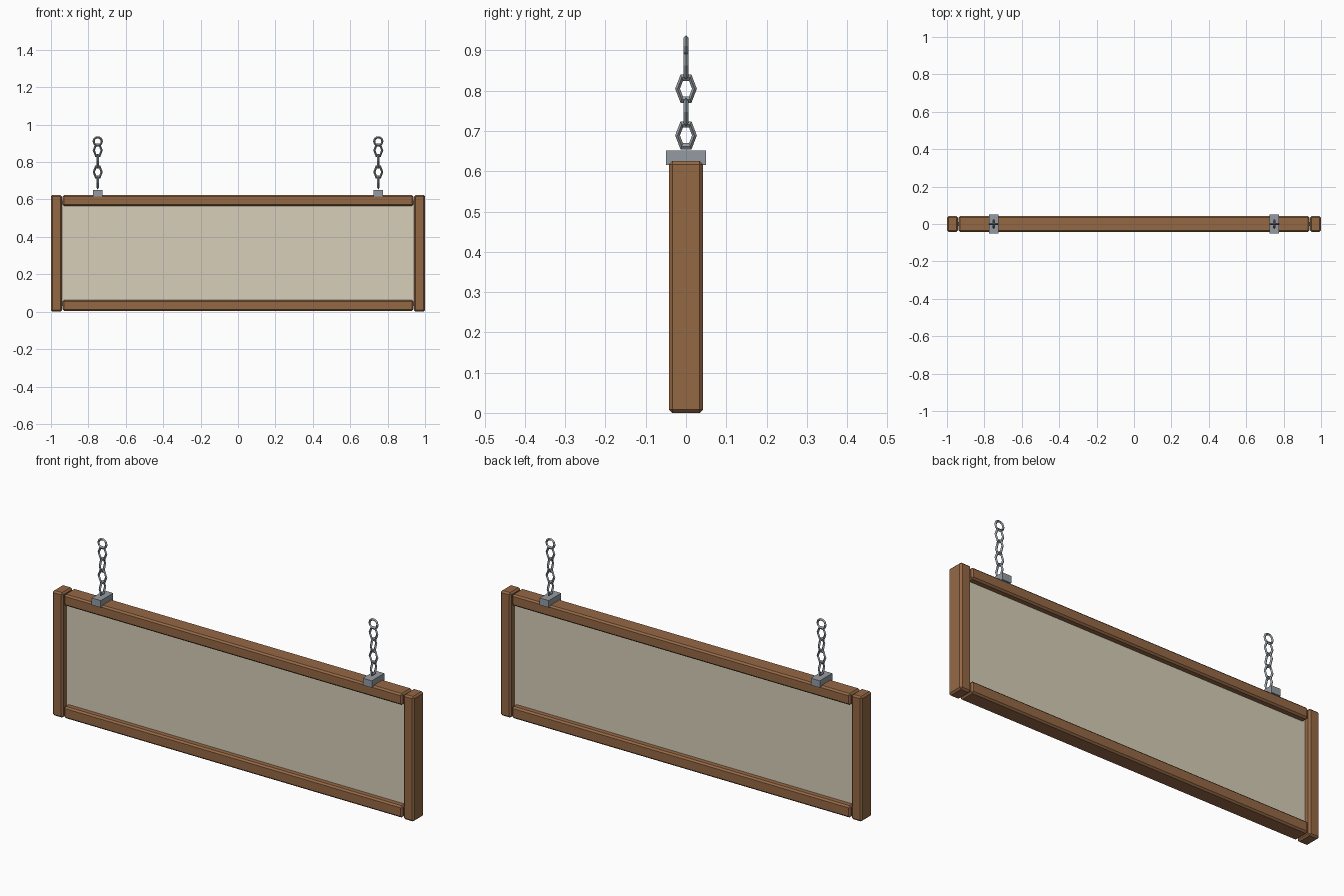
import bpy, bmesh, math
from mathutils import Matrix, Vector

if "Cube" in bpy.data.objects:
    bpy.data.objects.remove(bpy.data.objects["Cube"])


def material(name, rgb):
    m = bpy.data.materials.new(name)
    m.diffuse_color = (*rgb, 1)
    m.use_nodes = True
    m.node_tree.nodes["Principled BSDF"].inputs["Base Color"].default_value = m.diffuse_color
    return m


wood = material("brown_wood", (0.30, 0.14, 0.06))
cream = material("cream_board", (0.68, 0.62, 0.48))
metal = material("grey_metal", (0.30, 0.33, 0.36))


def add_object(name, bm, mat):
    bmesh.ops.recalc_face_normals(bm, faces=bm.faces)
    mesh = bpy.data.meshes.new(name)
    bm.to_mesh(mesh)
    bm.free()
    mesh.materials.append(mat)
    ob = bpy.data.objects.new(name, mesh)
    bpy.context.collection.objects.link(ob)
    return ob


def box(name, x, y, z, mat, bevel=0):
    """Box from (min, max) ranges, with optional chamfered edges."""
    bm = bmesh.new()
    size = Vector((x[1] - x[0], y[1] - y[0], z[1] - z[0]))
    mid = Vector((sum(x) / 2, sum(y) / 2, sum(z) / 2))
    bmesh.ops.create_cube(bm, size=1, matrix=Matrix.Translation(mid) @ Matrix.Diagonal((*size, 1)))
    if bevel:
        bmesh.ops.bevel(bm, geom=bm.edges[:], offset=bevel, segments=1, affect='EDGES')
    return add_object(name, bm, mat)


def ring(name, loc, along_y, sides, radius, tube, stretch, tube_sides=4):
    """Faceted upright ring in the XZ plane, or in the YZ plane if along_y."""
    bm = bmesh.new()
    grid = []
    for i in range(sides):
        a = math.tau * i / sides
        row = []
        for j in range(tube_sides):
            b = math.tau * j / tube_sides
            r = radius + tube * math.cos(b)
            u, w, v = r * math.cos(a), tube * math.sin(b), r * math.sin(a) * stretch
            p = (w, u, v) if along_y else (u, w, v)
            row.append(bm.verts.new(Vector(p) + Vector(loc)))
        grid.append(row)
    for i in range(sides):
        for j in range(tube_sides):
            n, k = (i + 1) % sides, (j + 1) % tube_sides
            bm.faces.new((grid[i][j], grid[n][j], grid[n][k], grid[i][k]))
    return add_object(name, bm, metal)


# board and horizontal rails
depth = (-0.042, 0.042)
box("sign_board", (-0.95, 0.95), (-0.011, 0.011), (0.03, 0.595), cream)
box("bottom_rail", (-0.937, 0.937), depth, (0.003, 0.062), wood, 0.008)
box("top_rail", (-0.937, 0.937), depth, (0.566, 0.623), wood, 0.008)

for side, s in (("left", -1), ("right", 1)):
    # side post
    box(side + "_post", sorted((s * 0.942, s * 1.0)), depth, (0.0, 0.625), wood, 0.008)
    # bracket over the top rail
    x = s * 0.75
    box(side + "_bracket", (x - 0.025, x + 0.025), (-0.0495, 0.0495), (0.616, 0.651), metal)
    # chain links, alternately turned
    for i in range(4):
        ring(f"{side}_chain_link_{i + 1}", (x, 0, 0.689 + 0.058 * i), i % 2 == 0, 6, 0.021, 0.006, 1.5)
    # hanging ring
    ring(side + "_hanging_ring", (x, 0, 0.911), False, 10, 0.022, 0.006, 1.0)
